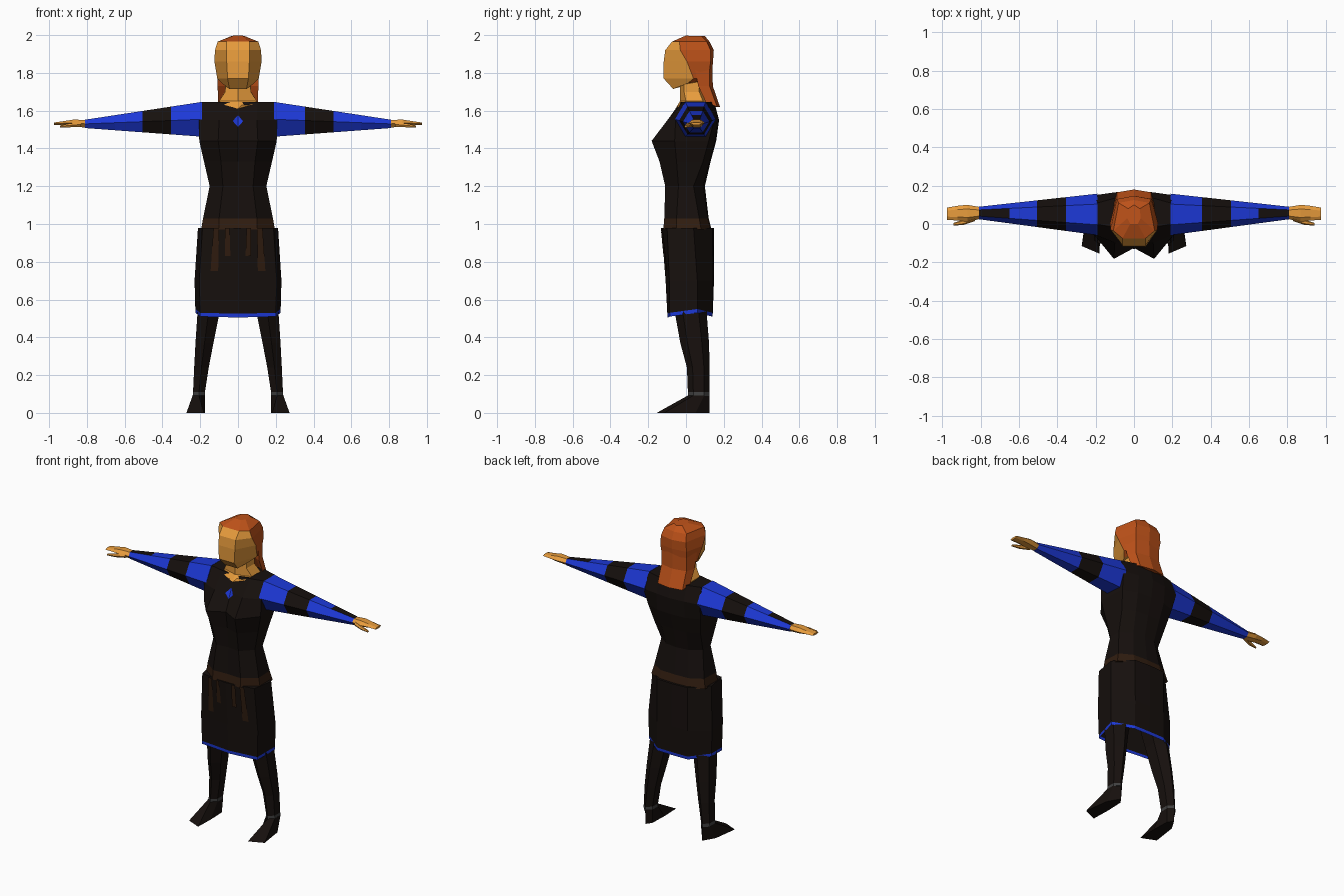
import bpy, bmesh
from math import sin, cos, radians

if "Cube" in bpy.data.objects:
    bpy.data.objects.remove(bpy.data.objects["Cube"])


def material(name, rgb):
    m = bpy.data.materials.new(name)
    m.diffuse_color = (*rgb, 1)
    m.use_nodes = True
    m.node_tree.nodes["Principled BSDF"].inputs["Base Color"].default_value = m.diffuse_color
    return m


SKIN = material("skin", (0.8, 0.33, 0.045))
HAIR = material("hair", (0.52, 0.085, 0.01))
BLACK = material("black_cloth", (0.008, 0.005, 0.004))
BLUE = material("blue_cloth", (0.012, 0.04, 0.68))
BROWN = material("brown_leather", (0.03, 0.012, 0.005))
GREY = material("grey_band", (0.05, 0.05, 0.05))
PALETTE = [SKIN, HAIR, BLACK, BLUE, BROWN, GREY]


def loft(name, rings, pick, bottom=True, top=True, mirror=False):
    """Skin a list of rings; pick(segment, side) gives the material."""
    bm = bmesh.new()
    vs = [[bm.verts.new(p) for p in r] for r in rings]
    n = len(rings[0])
    for i in range(len(rings) - 1):
        for j in range(n):
            k = (j + 1) % n
            f = bm.faces.new((vs[i][j], vs[i][k], vs[i + 1][k], vs[i + 1][j]))
            f.material_index = PALETTE.index(pick(i, j))
    if bottom:
        bm.faces.new(vs[0]).material_index = PALETTE.index(pick(0, 0))
    if top:
        bm.faces.new(vs[-1]).material_index = PALETTE.index(pick(len(rings) - 2, 0))
    bmesh.ops.recalc_face_normals(bm, faces=bm.faces)
    return finish(name, bm, mirror)


def finish(name, bm, mirror=False):
    me = bpy.data.meshes.new(name)
    bm.to_mesh(me)
    bm.free()
    for m in PALETTE:
        me.materials.append(m)
    ob = bpy.data.objects.new(name, me)
    bpy.context.collection.objects.link(ob)
    if mirror:
        mod = ob.modifiers.new("mirror", 'MIRROR')
        mod.use_mirror_merge = False
    return ob


def sym(z, *half):
    """Symmetric ring from its right half, front to back; third value lifts a point."""
    pts = [(p[0], p[1], z + (p[2] if len(p) > 2 else 0)) for p in half]
    return pts + [(-x, y, h) for x, y, h in reversed(pts) if x > 0]


def leg_ring(z, x0, x1, y0, y1):
    a = [radians(60 * k - 90) for k in range(6)]
    return [((x0 + x1) / 2 + cos(t) * (x1 - x0) / 1.732,
             (y0 + y1) / 2 + sin(t) * (y1 - y0) / 2, z) for t in a]


def arm_ring(x, y0, y1, z0, z1):
    a = [radians(60 * k) for k in range(6)]
    return [(x, (y0 + y1) / 2 + cos(t) * (y1 - y0) / 2,
             (z0 + z1) / 2 + sin(t) * (z1 - z0) / 1.732) for t in a]


# Torso with belt
loft("torso", [
    sym(0.97, (0, -.12), (.1, -.12), (.195, -.05), (.195, .08), (.1, .13), (0, .135)),
    sym(1.03, (0, -.11), (.1, -.115), (.185, -.05), (.18, .07), (.1, .115), (0, .12)),
    sym(1.20, (0, -.10), (.08, -.11), (.15, -.04), (.15, .04), (.08, .09), (0, .10)),
    sym(1.33, (0, -.11), (.09, -.14), (.18, -.05), (.168, .09), (.09, .125), (0, .13)),
    sym(1.44, (0, -.125), (.105, -.182), (.205, -.06), (.19, .12), (.1, .155), (0, .16)),
    sym(1.55, (0, -.075), (.1, -.098), (.207, -.055), (.205, .15), (.1, .165), (0, .175)),
    sym(1.645, (0, -.03), (.1, -.02), (.19, 0), (.19, .11), (.1, .135), (0, .15)),
], lambda i, j: BROWN if i == 0 else BLACK)

# Skirt with blue hem
loft("skirt", [
    sym(.51, (0, -.097, -.005), (.2, -.085), (.225, .06, .02), (.11, .138), (0, .14)),
    sym(.53, (0, -.099, -.005), (.2, -.086), (.226, .06, .02), (.11, .14), (0, .142)),
    sym(.70, (0, -.108), (.205, -.088), (.23, .06), (.11, .143), (0, .148)),
    sym(.98, (0, -.13), (.188, -.1), (.212, .04), (.11, .14), (0, .147)),
], lambda i, j: BLUE if i == 0 else BLACK, bottom=False)

# Hanging belt straps
bm = bmesh.new()
for s in (-1, 1):
    for a, b, c, d, z in ((.1, .13, .105, .145, .75), (.045, .07, .04, .07, .83)):
        quad = [(a, .98), (b, .98), (d, z), (c, z)]
        f = bm.faces.new([bm.verts.new((s * x, -.138 + .12 * x + (.97 - h) * .1, h))
                          for x, h in quad[::-s]])
        f.material_index = PALETTE.index(BROWN)
finish("belt_straps", bm)

# Chest ornament, folded along the middle of the chest
bm = bmesh.new()
t, r, b = [bm.verts.new(p) for p in ((0, -.066, 1.577), (.028, -.092, 1.545), (0, -.096, 1.513))]
l = bm.verts.new((-.028, -.092, 1.545))
for tri in ((t, b, r), (t, l, b)):
    bm.faces.new(tri).material_index = PALETTE.index(BLUE)
finish("chest_ornament", bm)

# Legs with ankle bands
loft("leg", [
    leg_ring(.09, .175, .24, .01, .125),
    leg_ring(.11, .175, .238, .01, .125),
    leg_ring(.24, .155, .232, .005, .125),
    leg_ring(.37, .13, .225, -.03, .122),
    leg_ring(.52, .1, .215, -.057, .11),
    leg_ring(.80, .02, .18, -.08, .11),
], lambda i, j: GREY if i == 0 else BLACK, mirror=True)

# Shoes
sole = [(.18, -.155), (.273, -.115), (.25, .05), (.205, .125), (.18, .09), (.176, -.03)]
loft("shoe", [[(x, y, 0) for x, y in sole], leg_ring(.092, .175, .24, .01, .125)],
     lambda i, j: BLACK, mirror=True)

# Striped sleeves, black only on top of the forearm
rings = []
for x in (.19, .355, .505, .65, .81):
    u = (x - .2) / .61
    rings.append(arm_ring(x, -.057 + .082 * u, .157 - .067 * u,
                          1.463 + .045 * u, 1.645 - .093 * u))
loft("sleeve", rings, lambda i, j: BLACK if i == 1 or (i == 3 and j == 1) else BLUE, mirror=True)

# Hands
loft("hand", [
    arm_ring(.80, .027, .088, 1.51, 1.55),
    arm_ring(.87, .012, .1, 1.516, 1.553),
    arm_ring(.92, .018, .095, 1.522, 1.545),
    arm_ring(.975, .022, .086, 1.525, 1.537),
], lambda i, j: SKIN, mirror=True)
loft("thumb", [
    arm_ring(.83, .015, .05, 1.515, 1.54),
    arm_ring(.89, -.005, .022, 1.512, 1.532),
    arm_ring(.942, -.008, .006, 1.512, 1.522),
], lambda i, j: SKIN, mirror=True)

# Neck with V neckline
loft("neck", [
    sym(1.61, (0, -.056), (.07, -.038, .02), (.1, .09, .03), (0, .12, .03)),
    sym(1.65, (0, -.032), (.1, 0), (.1, .09), (0, .12)),
    sym(1.70, (0, -.032), (.068, -.01), (.07, .07), (0, .1)),
    sym(1.78, (0, -.032), (.065, -.01), (.07, .07), (0, .1)),
], lambda i, j: SKIN)

# Head: face in front, hair behind the slanted hairline
loft("head", [
    sym(1.715, (.045, -.068), (.085, .01, .03), (.07, .08, .04), (0, .1, .04)),
    sym(1.77, (.055, -.118), (.11, .04), (.085, .12), (0, .135)),
    sym(1.86, (.06, -.118), (.125, .005), (.095, .13), (0, .143)),
    sym(1.92, (.06, -.11), (.122, -.03), (.09, .13), (0, .147)),
    sym(1.965, (.06, -.075), (.108, -.035), (.08, .11), (0, .125)),
    sym(2.0, (.02, .0, -.002), (.035, .03, -.005), (.03, .08, -.005), (0, .1, -.005)),
], lambda i, j: SKIN if i < 4 and j in (0, 5, 6) else HAIR)

# Long hair down the nape
loft("back_hair", [
    sym(1.62, (0, .15), (.06, .145, .01), (.105, .105, .025), (.09, .165), (0, .18)),
    sym(1.73, (0, .09), (.07, .085), (.108, .065), (.09, .125), (0, .142)),
    sym(1.83, (0, .07), (.09, .06), (.112, .045), (.09, .125), (0, .14)),
], lambda i, j: HAIR)
